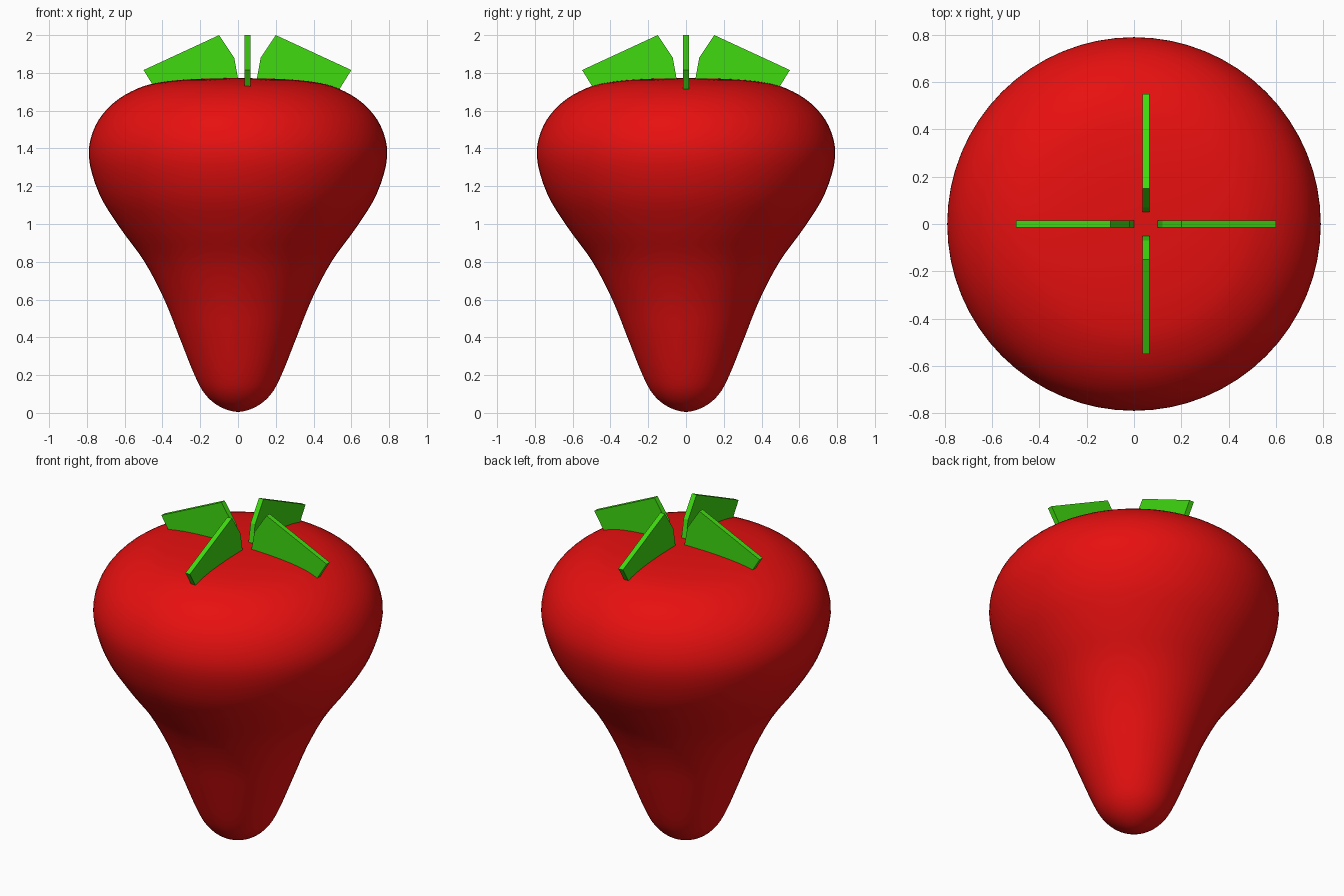
import bpy, bmesh, math
from mathutils import Matrix, Vector

if "Cube" in bpy.data.objects:
    bpy.data.objects.remove(bpy.data.objects["Cube"])


def material(name, color):
    m = bpy.data.materials.new(name)
    m.diffuse_color = (*color, 1)
    m.use_nodes = True
    m.node_tree.nodes["Principled BSDF"].inputs["Base Color"].default_value = m.diffuse_color
    return m


def make_object(name, bm, mat):
    bmesh.ops.recalc_face_normals(bm, faces=bm.faces)
    me = bpy.data.meshes.new(name)
    bm.to_mesh(me)
    bm.free()
    me.materials.append(mat)
    ob = bpy.data.objects.new(name, me)
    bpy.context.collection.objects.link(ob)
    return ob


def smooth_curve(pts, steps):
    # Catmull-Rom through the profile points, mirrored at both poles
    p = [Vector(q) for q in pts]
    p = [Vector((-p[1].x, p[1].y))] + p + [Vector((-p[-2].x, p[-2].y))]
    out = []
    for a, b, c, d in zip(p, p[1:], p[2:], p[3:]):
        for i in range(steps):
            t = i / steps
            out.append(0.5 * (2 * b + (c - a) * t + (2 * a - 5 * b + 4 * c - d) * t**2
                              + (3 * b - a - 3 * c + d) * t**3))
    return out + [p[-2]]


red = material("fruit_red", (0.8, 0.005, 0.005))
green = material("leaf_green", (0.05, 0.7, 0.005))

# Fruit body: lathed profile (radius, height)
profile = [(0, 0.005), (0.10, 0.035), (0.175, 0.10), (0.23, 0.20), (0.31, 0.40),
           (0.39, 0.60), (0.495, 0.80), (0.625, 0.98), (0.735, 1.16), (0.79, 1.36),
           (0.755, 1.52), (0.66, 1.64), (0.53, 1.718), (0.40, 1.752),
           (0.22, 1.768), (0, 1.772)]
SEGMENTS = 64
bm = bmesh.new()
verts = [bm.verts.new((q.x, 0, q.y)) for q in smooth_curve(profile, 4)]
edges = [bm.edges.new(pair) for pair in zip(verts, verts[1:])]
bmesh.ops.spin(bm, geom=verts + edges, cent=(0, 0, 0), axis=(0, 0, 1),
               angle=math.tau, steps=SEGMENTS)
bmesh.ops.remove_doubles(bm, verts=bm.verts, dist=0.0005)
body = make_object("fruit_body", bm, red)
for f in body.data.polygons:
    f.use_smooth = True

# Leaves: four upright slabs around a slightly offset centre
outline = [(0.05, 1.74), (0.05, 1.77), (0.07, 1.88), (0.15, 2.0),
           (0.55, 1.815), (0.485, 1.71)]
THICKNESS = 0.03
for i, side in enumerate(("right", "back", "left", "front")):
    bm = bmesh.new()
    face = bm.faces.new([bm.verts.new((r, -THICKNESS / 2, z)) for r, z in outline])
    ext = bmesh.ops.extrude_face_region(bm, geom=[face])
    moved = [g for g in ext["geom"] if isinstance(g, bmesh.types.BMVert)]
    bmesh.ops.translate(bm, verts=moved, vec=(0, THICKNESS, 0))
    # keep the base face so each slab is closed
    if not face.is_valid or all(len(e.link_faces) == 2 for e in bm.edges) is False:
        bmesh.ops.holes_fill(bm, edges=bm.edges, sides=0)
    bm.transform(Matrix.Translation((0.05, 0, 0)) @ Matrix.Rotation(i * math.pi / 2, 4, 'Z'))
    make_object("leaf_" + side, bm, green)
